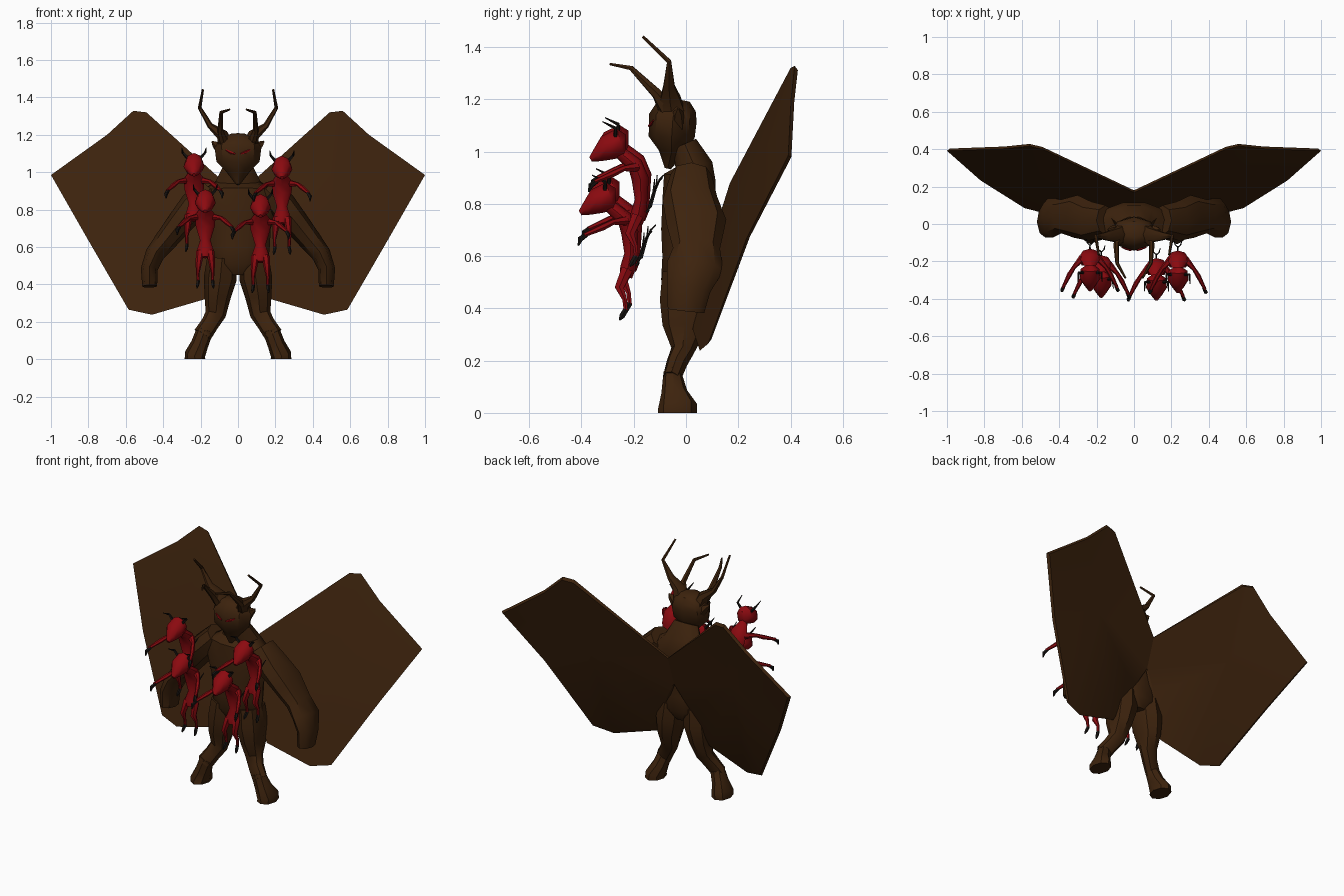
import bpy, bmesh, math
from mathutils import Vector


def material(name, rgb):
    m = bpy.data.materials.new(name)
    m.diffuse_color = (*rgb, 1)
    return m


BROWN = material("dark brown hide", (.046, .0165, .004))
RED = material("crimson skin", (.26, .003, .005))
BLACK = material("black claw", (.009, .007, .006))


def tube(bm, path, n=8, mat=0, offset=(0, 0, 0), side=1):
    """Loft through (x, y, z, half width, half depth) stations; side=-1 mirrors in x."""
    pts = [Vector((p[0] * side, p[1], p[2])) + Vector(offset) for p in path]
    d = pts[-1] - pts[0]
    ref = Vector((0, 0, 1)) if abs(d.y) > max(abs(d.x), abs(d.z)) else Vector((0, 1, 0))
    rings = []
    for i, p in enumerate(pts):
        t = (pts[min(i + 1, len(pts) - 1)] - pts[max(i - 1, 0)]).normalized()
        u = t.cross(ref).normalized()
        v = u.cross(t)
        a, b = path[i][3], path[i][-1]
        rings.append([bm.verts.new(p + u * a * math.cos(k * math.tau / n)
                                   + v * b * math.sin(k * math.tau / n)) for k in range(n)])
    faces = [bm.faces.new(rings[0]), bm.faces.new(rings[-1])]
    for r, q in zip(rings, rings[1:]):
        for k in range(n):
            j = (k + 1) % n
            faces.append(bm.faces.new((r[k], r[j], q[j], q[k])))
    for f in faces:
        f.material_index = mat


def finish(name, bm, mats, angle=40):
    bmesh.ops.recalc_face_normals(bm, faces=bm.faces[:])
    me = bpy.data.meshes.new(name)
    bm.to_mesh(me)
    bm.free()
    for m in mats:
        me.materials.append(m)
    me.shade_smooth()
    me.set_sharp_from_angle(angle=math.radians(angle))
    ob = bpy.data.objects.new(name, me)
    bpy.context.collection.objects.link(ob)


def part(name, path, n=8, mat=BROWN, sides=(1,)):
    for s in sides:
        bm = bmesh.new()
        tube(bm, path, n, 0, side=s)
        finish(name, bm, [mat])


BOTH = (1, -1)

# Torso and head
part("torso", [(0, 0, .45, .06, .07), (0, 0, .51, .16, .1), (0, 0, .6, .17, .095),
               (0, 0, .7, .175, .1), (0, .01, .82, .22, .105), (0, .015, .9, .2, .105),
               (0, .03, .95, .12, .075), (0, -.005, 1.03, .08, .05)], 10)
part("head", [(0, -.07, .935, .01, .012), (0, -.055, 1.0, .06, .05), (0, -.055, 1.055, .115, .088),
              (0, -.05, 1.13, .125, .092), (0, -.035, 1.175, .1, .075), (0, -.03, 1.2, .05, .045)])
part("ear", [(.08, -.03, 1.1, .03, .03), (.12, -.03, 1.15, .02, .02), (.14, -.03, 1.165, .004, .004)],
     5, sides=BOTH)
part("eye", [(.015, -.142, 1.098, .004, .004), (.04, -.134, 1.106, .008, .005),
             (.066, -.125, 1.12, .003, .003)], 5, RED, BOTH)

# Two pairs of bent horns
part("tall_horn", [(.06, -.05, 1.13, .045, .06), (.085, -.06, 1.2, .032, .045),
                   (.15, -.065, 1.25, .016, .025), (.205, -.065, 1.345, .01, .01),
                   (.188, -.165, 1.44, .006, .006)], 6, sides=BOTH)
part("front_horn", [(.06, -.06, 1.13, .03, .035), (.095, -.11, 1.22, .016, .022),
                    (.09, -.21, 1.32, .01, .01), (.045, -.29, 1.335, .005, .005)], 6, sides=BOTH)

# Limbs
part("arm", [(.15, .02, .91, .07, .08), (.235, .015, .82, .08, .105), (.31, .04, .73, .07, .115),
             (.39, .04, .63, .06, .09), (.445, .035, .56, .052, .11), (.475, .01, .48, .045, .085),
             (.472, 0, .39, .04, .07)], 8, sides=BOTH)
part("leg", [(.085, 0, .54, .08, .09), (.095, 0, .43, .088, .1), (.11, -.005, .33, .07, .085),
             (.12, -.012, .24, .055, .045), (.15, -.035, .19, .048, .04),
             (.19, -.055, .13, .05, .035)], 8, sides=BOTH)
part("hoof", [(.175, -.053, .16, .045, .033), (.205, -.045, .08, .047, .05),
              (.23, -.033, .025, .055, .075), (.23, -.033, .005, .055, .075),
              (.23, -.033, 0, .055, .075)], 8, sides=BOTH)

# Wings: outline laid on a sloping plane, front folded at the middle, thin at the rim
OUTLINE = [(0, .88), (.49, 1.32), (.56, 1.328), (.7, 1.2), (1, .985), (.82, .67),
           (.585, .265), (.46, .238), (.18, .32), (.07, .55), (0, .69)]
for s in BOTH:
    bm = bmesh.new()
    loops = []
    for scale, dy, bulge in ((1, 0, -.02), (.97, .012, .0)):
        loop = [bm.verts.new((s * max(0, .5 + (x - .5) * scale) if x else 0,
                              -.11 + .19 * x + .316 * z + dy - .025 * (x == .82),
                              .8 + (z - .8) * scale)) for x, z in OUTLINE]
        mid = bm.verts.new((s * .5, .245 + dy + bulge, .86))
        for a, b in zip(loop, loop[1:] + loop[:1]):
            bm.faces.new((a, b, mid))
        loops.append(loop)
    f, b = loops
    for k in range(len(f)):
        j = (k + 1) % len(f)
        bm.faces.new((f[k], f[j], b[j], b[k]))
    finish("wing", bm, [BROWN], 25)


# Imps: red bodies with black horns, claws and forked tail, placed by head centre
def imp(head):
    bm = bmesh.new()

    def add(path, n=6, mat=0, side=1):
        tube(bm, path, n, mat, head, side)

    add([(0, .06, .02, .02, .03), (0, .04, .02, .05, .055), (0, -.01, 0, .056, .05),
         (0, -.05, -.03, .03, .026), (0, -.075, -.045, .01, .01)], 8)
    add([(0, .04, -.02, .02, .025), (0, .095, -.065, .055, .03), (0, .115, -.12, .052, .033),
         (0, .118, -.2, .028, .024), (0, .108, -.255, .046, .03), (0, .1, -.29, .028, .024)], 8)
    for s in BOTH:
        add([(.04, .1, -.075, .02, .02), (.085, .05, -.08, .011, .011), (.11, .01, -.1, .013, .013),
             (.145, -.06, -.13, .008, .008)], side=s)
        add([(.138, -.05, -.127, .009, .009), (.15, -.075, -.145, .011, .011),
             (.15, -.082, -.17, .003, .003)], 5, 1, s)
        add([(.028, .105, -.26, .022, .025), (.036, .075, -.33, .016, .02), (.04, .095, -.375, .009, .01),
             (.038, .1, -.42, .008, .009)], side=s)
        add([(.038, .1, -.415, .01, .011), (.042, .085, -.44, .009, .011),
             (.044, .075, -.455, .003, .003)], 5, 1, s)
        add([(.03, .02, .04, .01, .01), (.06, .02, .075, .007, .007), (.065, -.03, .1, .002, .002)],
            5, 1, s)
        add([(0, .165, -.17, .004, .004), (.015, .18, -.135, .004, .004), (.02, .2, -.115, .002, .002)],
            4, 1, s)
    add([(0, .115, -.26, .007, .007), (0, .145, -.24, .005, .005), (0, .165, -.17, .004, .004),
         (0, .17, -.12, .002, .002)], 5, 1)
    finish("imp", bm, [RED, BLACK], 50)


for head in ((-.235, -.28, 1.03), (-.175, -.315, .835), (.235, -.29, 1.015), (.12, -.33, .81)):
    imp(head)
